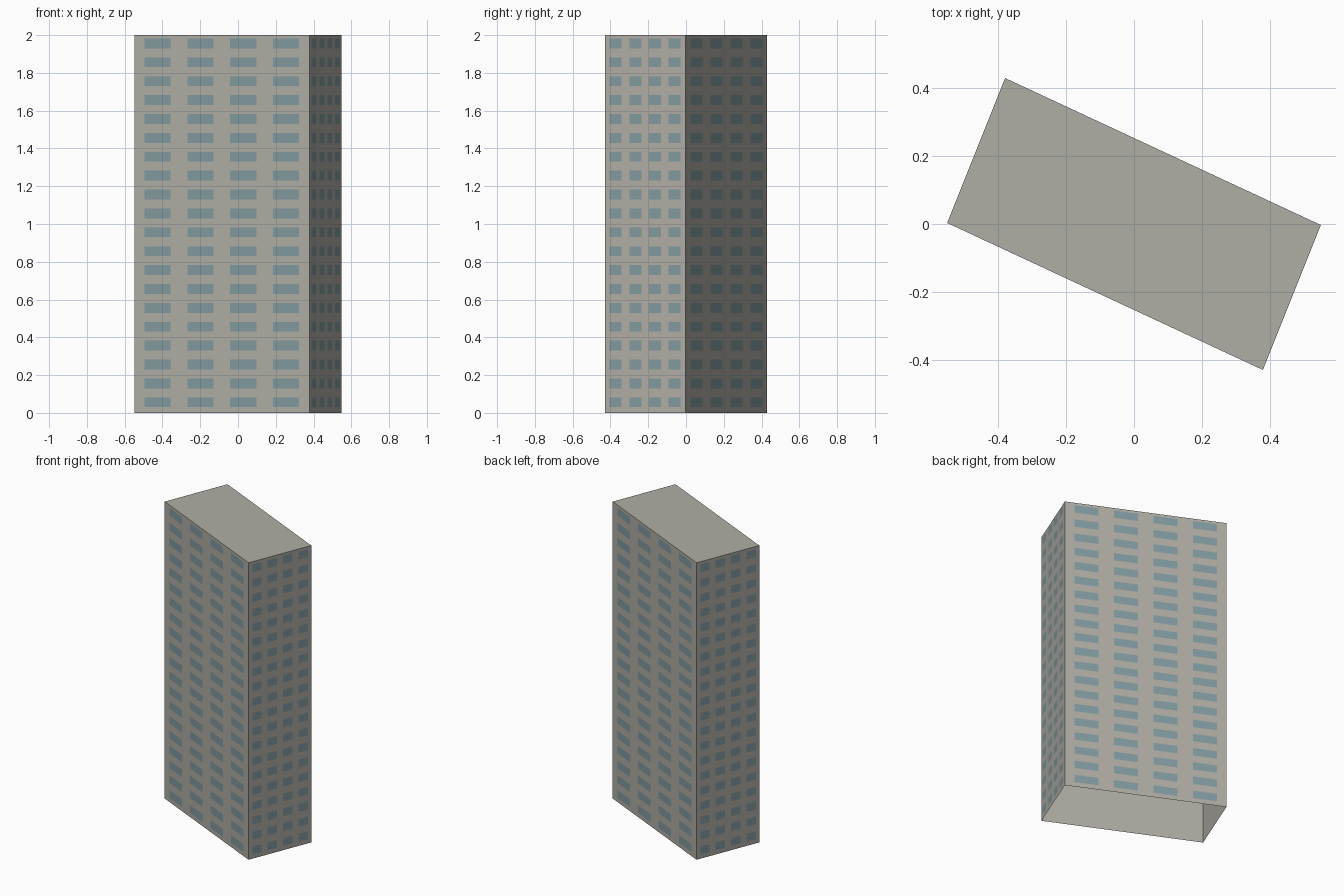
import bpy, bmesh
from mathutils import Vector

cube = bpy.data.objects.get("Cube")
if cube:
    bpy.data.objects.remove(cube, do_unlink=True)

HEIGHT = 2.0
FLOORS, COLUMNS = 20, 4
OFFSET = 0.002  # how far the glass stands off the wall

# Plan corners, counter-clockwise from above
near, side = Vector((0.378, -0.428, 0)), Vector((0.548, -0.003, 0))
corners = [near, side, -near, -side]


def material(name, colour):
    mat = bpy.data.materials.new(name)
    mat.use_nodes = True
    mat.diffuse_color = colour
    mat.node_tree.nodes["Principled BSDF"].inputs["Base Color"].default_value = colour
    return mat


def add_object(name, bm, mat):
    mesh = bpy.data.meshes.new(name)
    bm.to_mesh(mesh)
    bm.free()
    mesh.materials.append(mat)
    bpy.context.collection.objects.link(bpy.data.objects.new(name, mesh))


def add_quad(bm, a, b, low, high):
    """Upright rectangle from plan point a to b."""
    points = [(a, low), (b, low), (b, high), (a, high)]
    bm.faces.new([bm.verts.new((p.x, p.y, z)) for p, z in points])


concrete = material("warm grey concrete", (0.43, 0.42, 0.375, 1))
glass = material("blue grey glass", (0.225, 0.326, 0.352, 1))

# Tower shell: four walls and a flat roof, open underneath
bm = bmesh.new()
base = [bm.verts.new(c) for c in corners]
top = [bm.verts.new(c + Vector((0, 0, HEIGHT))) for c in corners]
for i in range(4):
    j = (i + 1) % 4
    bm.faces.new([base[i], base[j], top[j], top[i]])
bm.faces.new(top)
add_object("tower_shell", bm, concrete)

# Window panes: a regular grid on each wall
names = ["right_windows", "back_windows", "left_windows", "front_windows"]
pitch = HEIGHT / FLOORS
for i, name in enumerate(names):
    start, end = corners[i], corners[(i + 1) % 4]
    along = end - start
    out = Vector((along.y, -along.x, 0)).normalized() * OFFSET
    bm = bmesh.new()
    for column in range(COLUMNS):
        t = 0.058 + column * 0.2447
        a = start + along * t + out
        b = start + along * (t + 0.15) + out
        for floor in range(FLOORS):
            z = floor * pitch
            add_quad(bm, a, b, z + 0.03, z + 0.082)
    add_object(name, bm, glass)
